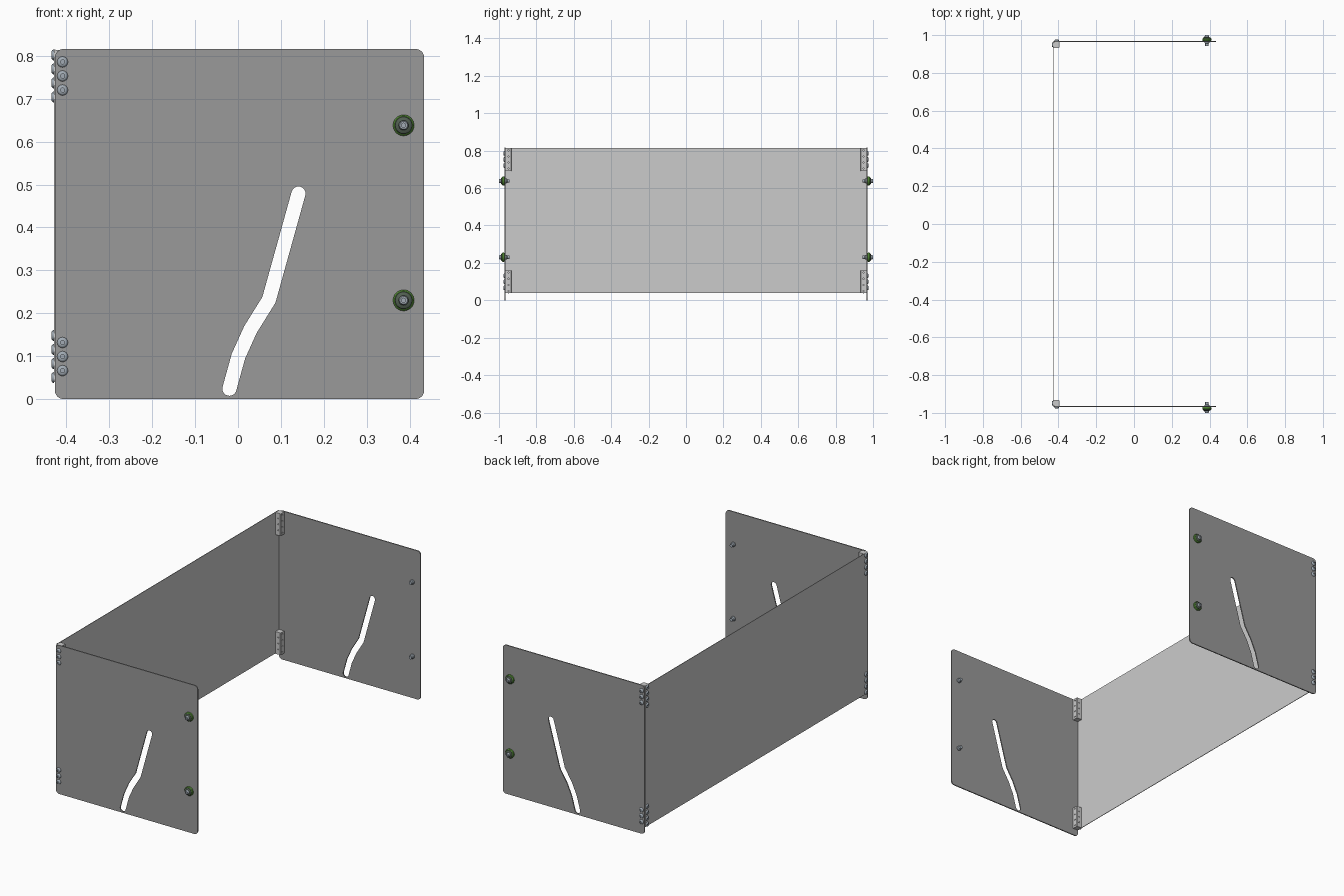
import bpy, bmesh
from math import sin, cos, pi, atan2, radians
from mathutils import Vector, Matrix

if "Cube" in bpy.data.objects:
    bpy.data.objects.remove(bpy.data.objects["Cube"])

Y_OUT, Y_IN = 0.970, 0.964      # faces of the side panels
X_BACK, X_INNER = -0.429, -0.426  # faces of the back panel


def material(name, rgb):
    m = bpy.data.materials.new(name)
    m.diffuse_color = (*rgb, 1)
    m.use_nodes = True
    m.node_tree.nodes["Principled BSDF"].inputs["Base Color"].default_value = m.diffuse_color
    return m


GREEN = material("green", (0.12, 0.36, 0.05))
RUBBER = material("dark_rubber", (0.08, 0.11, 0.08))
STEEL = material("steel", (0.36, 0.41, 0.46))
DARK = material("dark_grey", (0.32, 0.32, 0.32))
MID = material("mid_grey", (0.62, 0.62, 0.62))


def finish(name, bm, mat=None, smooth=False):
    bmesh.ops.recalc_face_normals(bm, faces=bm.faces)
    me = bpy.data.meshes.new(name)
    bm.to_mesh(me)
    bm.free()
    ob = bpy.data.objects.new(name, me)
    bpy.context.collection.objects.link(ob)
    if mat:
        me.materials.append(mat)
    if smooth:
        bpy.ops.object.select_all(action='DESELECT')
        ob.select_set(True)
        bpy.context.view_layer.objects.active = ob
        bpy.ops.object.shade_smooth_by_angle(angle=radians(35))
    return ob


def box(name, lo, hi, mat=None):
    bm = bmesh.new()
    lo, hi = Vector(lo), Vector(hi)
    bmesh.ops.create_cube(bm, size=1, matrix=Matrix.Translation((lo + hi) / 2)
                          @ Matrix.Diagonal((*(hi - lo), 1)))
    return finish(name, bm, mat)


def lathe(name, profile, pos, axis, mat, steps=24):
    """Turn (radius, height) points about an axis starting at pos."""
    bm = bmesh.new()
    vs = [bm.verts.new((r, 0, h)) for r, h in profile]
    es = [bm.edges.new(p) for p in zip(vs, vs[1:])]
    bmesh.ops.spin(bm, geom=vs + es, cent=(0, 0, 0), axis=(0, 0, 1),
                   angle=2 * pi, steps=steps)
    bmesh.ops.remove_doubles(bm, verts=bm.verts, dist=1e-5)
    rot = Vector(axis).to_track_quat('Z', 'Y').to_matrix().to_4x4()
    bm.transform(Matrix.Translation(pos) @ rot)
    return finish(name, bm, mat, True)


def arc(c, r, a0, a1, n):
    return [(c[0] + r * cos(a0 + (a1 - a0) * i / n),
             c[1] + r * sin(a0 + (a1 - a0) * i / n)) for i in range(n + 1)]


def outline(x0, x1, z0, z1, r):
    pts = []
    for i, c in enumerate([(x1 - r, z1 - r), (x0 + r, z1 - r),
                           (x0 + r, z0 + r), (x1 - r, z0 + r)]):
        pts += arc(c, r, i * pi / 2, (i + 1) * pi / 2, 6)
    return pts


def slot(path, w):
    """Constant-width slot with round ends around a centre line."""
    p = [Vector(q) for q in path]
    d = [(b - a).normalized() for a, b in zip(p, p[1:])]
    right, left = [], []
    for i in range(1, len(p) - 1):
        t = (d[i - 1] + d[i]).normalized()
        n = Vector((t.y, -t.x)) * (w / t.dot(d[i]))
        right.append(tuple(p[i] + n))
        left.append(tuple(p[i] - n))
    a, b = atan2(d[0].y, d[0].x), atan2(d[-1].y, d[-1].x)
    return (arc(p[0], w, a + pi / 2, a + 3 * pi / 2, 12) + right
            + arc(p[-1], w, b - pi / 2, b + pi / 2, 12) + left[::-1])


def side_panel(name, y):
    cu = bpy.data.curves.new(name, 'CURVE')
    cu.dimensions, cu.fill_mode = '2D', 'BOTH'
    cu.extrude = (Y_OUT - Y_IN) / 2
    guide = [(-0.020, 0.024), (0.001, 0.1), (0.029, 0.162), (0.072, 0.231), (0.141, 0.479)]
    for pts in (outline(-0.427, 0.434, 0, 0.816, 0.02), slot(guide, 0.0165)):
        s = cu.splines.new('POLY')
        s.points.add(len(pts) - 1)
        for q, (x, z) in zip(s.points, pts):
            q.co = (x, z, 0, 1)
        s.use_cyclic_u = True
    cu.materials.append(DARK)
    ob = bpy.data.objects.new(name, cu)
    bpy.context.collection.objects.link(ob)
    ob.rotation_euler.x = pi / 2
    ob.location.y = y
    bpy.ops.object.select_all(action='DESELECT')
    ob.select_set(True)
    bpy.context.view_layer.objects.active = ob
    bpy.ops.object.convert(target='MESH')


def drill(ob, holes):
    """Cut blind screw holes: list of (centre, axis)."""
    bm = bmesh.new()
    for c, axis in holes:
        rot = Vector(axis).to_track_quat('Z', 'Y').to_matrix().to_4x4()
        bmesh.ops.create_cone(bm, cap_ends=True, segments=12, radius1=0.0035,
                              radius2=0.0035, depth=0.02,
                              matrix=Matrix.Translation(c) @ rot)
    cutter = finish(ob.name + "_cutter", bm)
    cutter.hide_render = True
    cutter.hide_set(True)
    m = ob.modifiers.new("holes", 'BOOLEAN')
    m.object, m.operation, m.solver = cutter, 'DIFFERENCE', 'EXACT'


# button-head screw with socket, and the stacked knob profiles
SCREW = [(0, 0), (0.0125, 0), (0.0125, 0.0015), (0.011, 0.004), (0.0075, 0.006),
         (0.005, 0.006), (0.005, 0.0025), (0, 0.0025)]
FLANGE = [(0, 0), (0.022, 0), (0.0245, 0.003), (0.0245, 0.010), (0.0215, 0.013), (0, 0.013)]
COLLAR = [(0, 0.013), (0.0205, 0.013), (0.0195, 0.016), (0.0125, 0.020), (0, 0.020)]
KNOB_BOLT = [(0, 0.020), (0.0115, 0.020), (0.0115, 0.026), (0.009, 0.030),
             (0.005, 0.030), (0.005, 0.025), (0, 0.025)]
INNER_NUT = [(0, 0), (0.0125, 0), (0.0125, 0.005), (0.009, 0.009), (0.009, 0.021), (0, 0.021)]

# back panel
box("back_panel", (X_BACK, -Y_IN, 0.04), (X_INNER, Y_IN, 0.815), MID)

for s, tag in ((-1, "front"), (1, "rear")):
    side_panel(tag + "_side_panel", s * (Y_OUT + Y_IN) / 2)
    # corner blocks with their screws
    for z0, lvl in ((0.038, "lower"), (0.692, "upper")):
        name = f"{tag}_{lvl}_corner"
        ys = sorted((s * Y_IN, s * 0.933))
        blk = box(name + "_block", (X_INNER, ys[0], z0), (-0.394, ys[1], z0 + 0.122))
        # chamfer the inner vertical edge
        bm = bmesh.new()
        bm.from_mesh(blk.data)
        e = [e for e in bm.edges if all(v.co.x > -0.4 and abs(v.co.y) < 0.94 for v in e.verts)]
        bmesh.ops.bevel(bm, geom=e, offset=0.003, segments=1, affect='EDGES')
        bm.to_mesh(blk.data)
        bm.free()
        holes, ym = [], s * 0.949
        for i in range(4):
            z = z0 + 0.012 + i * 0.0327
            holes.append(((-0.394, ym, z), (1, 0, 0)))
            lathe(f"{name}_back_screw_{i}", SCREW, (X_BACK, ym, z), (-1, 0, 0), STEEL)
        for i in range(3):
            z = z0 + 0.0283 + i * 0.0327
            holes.append(((-0.409, s * 0.933, z), (0, s, 0)))
            lathe(f"{name}_side_screw_{i}", SCREW, (-0.409, s * Y_OUT, z), (0, s, 0), STEEL)
        drill(blk, holes)
    # knobs near the free edge
    for z, lvl in ((0.23, "lower"), (0.638, "upper")):
        pos, name = (0.386, s * Y_OUT, z), f"{tag}_{lvl}_knob"
        lathe(name + "_flange", FLANGE, pos, (0, s, 0), GREEN, 32)
        lathe(name + "_collar", COLLAR, pos, (0, s, 0), RUBBER, 32)
        lathe(name + "_bolt", KNOB_BOLT, pos, (0, s, 0), STEEL)
        lathe(name + "_nut", INNER_NUT, (0.386, s * Y_IN, z), (0, -s, 0), STEEL)
